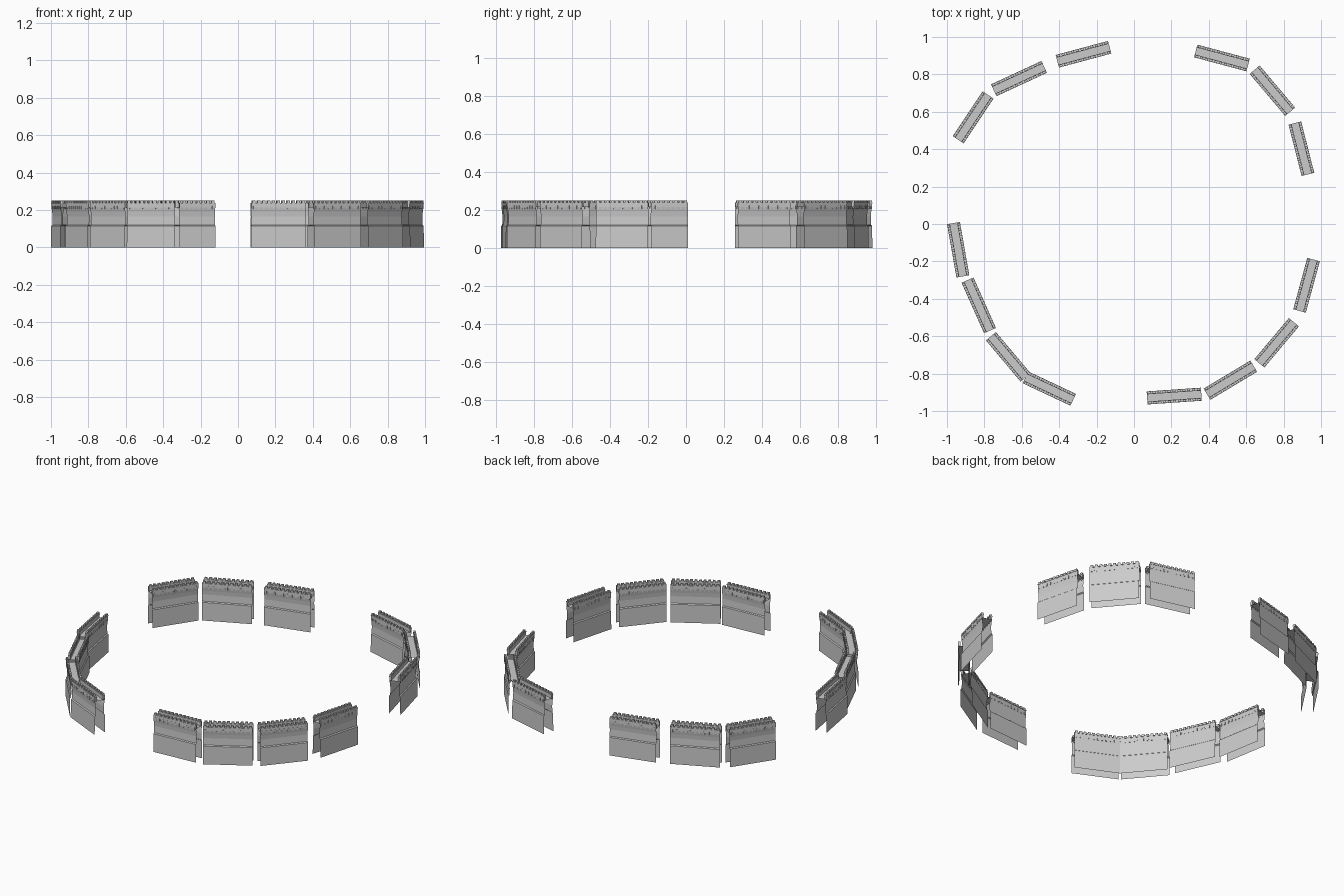
import bpy, bmesh, math
from mathutils import Matrix, Vector

if "Cube" in bpy.data.objects:
    bpy.data.objects.remove(bpy.data.objects["Cube"])

# centreline ends (x1, y1, x2, y2) of each wall section, clockwise from the left
SECTIONS = [
    (-0.94, 0.45, -0.78, 0.69), (-0.75, 0.715, -0.48, 0.84),
    (-0.41, 0.87, -0.13, 0.945), (0.33, 0.925, 0.61, 0.85),
    (0.645, 0.825, 0.835, 0.60), (0.86, 0.54, 0.93, 0.265),
    (0.96, -0.19, 0.885, -0.465), (0.855, -0.525, 0.67, -0.745),
    (0.64, -0.76, 0.39, -0.91), (0.36, -0.91, 0.07, -0.93),
    (-0.325, -0.94, -0.58, -0.82), (-0.58, -0.82, -0.765, -0.60),
    (-0.77, -0.57, -0.89, -0.30), (-0.915, -0.28, -0.965, 0.005),
]
L = 0.288     # nominal section length
TEETH = 11    # merlons and brackets per side


def box(bm, x, y0, y1, z0, z1, w):
    """Box of width w centred at x."""
    m = Matrix.Translation((x, (y0 + y1) / 2, (z0 + z1) / 2)) \
        @ Matrix.Diagonal((w, abs(y1 - y0), z1 - z0, 1))
    bmesh.ops.create_cube(bm, size=1, matrix=m)


def finish(bm, name):
    bmesh.ops.recalc_face_normals(bm, faces=bm.faces)
    me = bpy.data.meshes.new(name)
    bm.to_mesh(me)
    bm.free()
    return me


def shell_mesh():
    """Open-ended wall: sloping base, ledge, flared top and walkway."""
    half = [(0.035, 0), (0.034, 0.116), (0.028, 0.121), (0.0265, 0.165),
            (0.029, 0.19), (0.033, 0.214)]
    prof = half + [(-y, z) for y, z in reversed(half)]
    bm = bmesh.new()
    a = [bm.verts.new((-L / 2, y, z)) for y, z in prof]
    b = [bm.verts.new((L / 2, y, z)) for y, z in prof]
    for i in range(len(prof) - 1):
        bm.faces.new((a[i], b[i], b[i + 1], a[i + 1]))
    return finish(bm, "wall_shell")


def parapet_mesh():
    """Low wall on both edges with a thin coping."""
    bm = bmesh.new()
    for s in (-1, 1):
        box(bm, 0, s * 0.021, s * 0.033, 0.2141, 0.234, L)
        box(bm, 0, s * 0.019, s * 0.035, 0.234, 0.239, L)
    return finish(bm, "parapet")


def row_mesh(name, y0, y1, z0, z1, fill):
    """Row of small blocks along both sides."""
    bm = bmesh.new()
    pitch = L / TEETH
    for s in (-1, 1):
        for i in range(TEETH):
            box(bm, -L / 2 + (i + 0.5) * pitch, s * y0, s * y1, z0, z1,
                pitch * fill)
    return finish(bm, name)


parts = [shell_mesh(), parapet_mesh(),
         row_mesh("merlons", 0.021, 0.034, 0.239, 0.25, 0.62),
         row_mesh("brackets", 0.029, 0.0345, 0.205, 0.222, 0.3)]

# place every part on each section of the ring
for n, (x1, y1, x2, y2) in enumerate(SECTIONS, 1):
    d = Vector((x2 - x1, y2 - y1))
    for me in parts:
        ob = bpy.data.objects.new(f"{me.name}_{n:02d}", me)
        ob.location = ((x1 + x2) / 2, (y1 + y2) / 2, 0)
        ob.rotation_euler.z = math.atan2(d.y, d.x)
        ob.scale.x = d.length / L
        bpy.context.collection.objects.link(ob)
